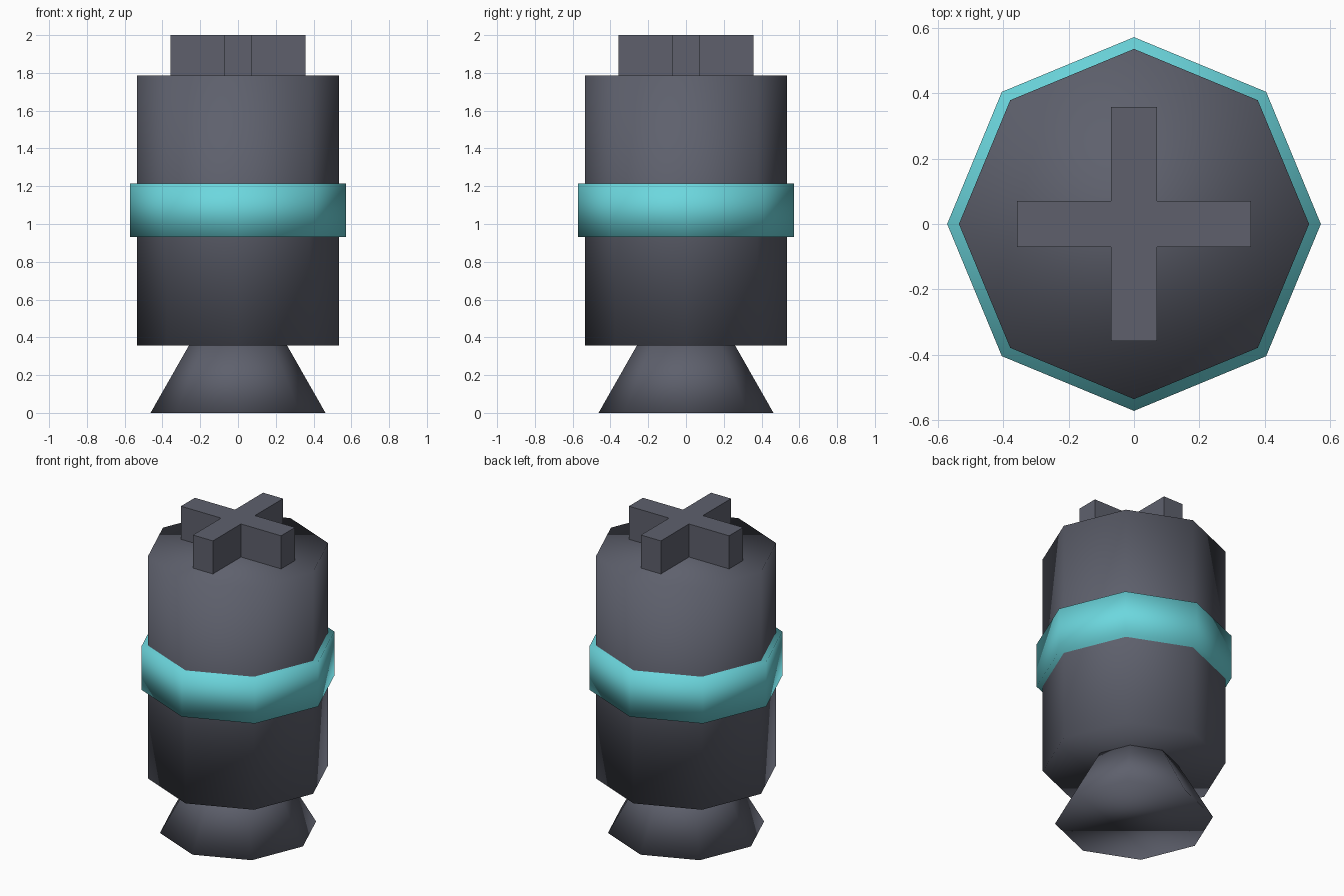
import bpy, bmesh

if "Cube" in bpy.data.objects:
    bpy.data.objects.remove(bpy.data.objects["Cube"])


def material(name, rgb):
    m = bpy.data.materials.new(name)
    m.diffuse_color = (*rgb, 1)
    m.use_nodes = True
    m.node_tree.nodes["Principled BSDF"].inputs["Base Color"].default_value = m.diffuse_color
    return m


grey = material("slate grey", (0.112, 0.118, 0.152))
teal = material("light teal", (0.15, 0.68, 0.73))


def finish(name, bm, mat, smooth):
    bmesh.ops.recalc_face_normals(bm, faces=bm.faces)
    for f in bm.faces:
        f.smooth = smooth
    me = bpy.data.meshes.new(name)
    bm.to_mesh(me)
    bm.free()
    me.materials.append(mat)
    ob = bpy.data.objects.new(name, me)
    bpy.context.collection.objects.link(ob)
    return ob


def octagon(name, z0, z1, r0, r1, mat):
    # Eight-sided drum with corners on the axes, smooth over its rims
    bm = bmesh.new()
    bmesh.ops.create_cone(bm, cap_ends=True, segments=8,
                          radius1=r0, radius2=r1, depth=z1 - z0)
    bmesh.ops.translate(bm, verts=bm.verts, vec=(0, 0, (z0 + z1) / 2))
    return finish(name, bm, mat, True)


# Flared base, main drum and coloured band
octagon("flared_base", 0, 0.36, 0.463, 0.258, grey)
octagon("main_body", 0.358, 1.787, 0.535, 0.535, grey)
octagon("band", 0.93, 1.215, 0.571, 0.571, teal)

# Cross-shaped cap: one quarter of the outline turned four times
arm, half = 0.357, 0.071
bm = bmesh.new()
outline = []
x_dir, y_dir = 1, 0
for _ in range(4):
    for u, v in ((arm, -half), (arm, half), (half, half)):
        outline.append((u * x_dir - v * y_dir, u * y_dir + v * x_dir))
    x_dir, y_dir = -y_dir, x_dir
face = bm.faces.new([bm.verts.new((x, y, 1.786)) for x, y in outline])
ext = bmesh.ops.extrude_face_region(bm, geom=[face], use_keep_orig=True)
bmesh.ops.translate(bm, vec=(0, 0, 0.214),
                    verts=[g for g in ext["geom"] if isinstance(g, bmesh.types.BMVert)])
finish("cross_cap", bm, grey, False)
